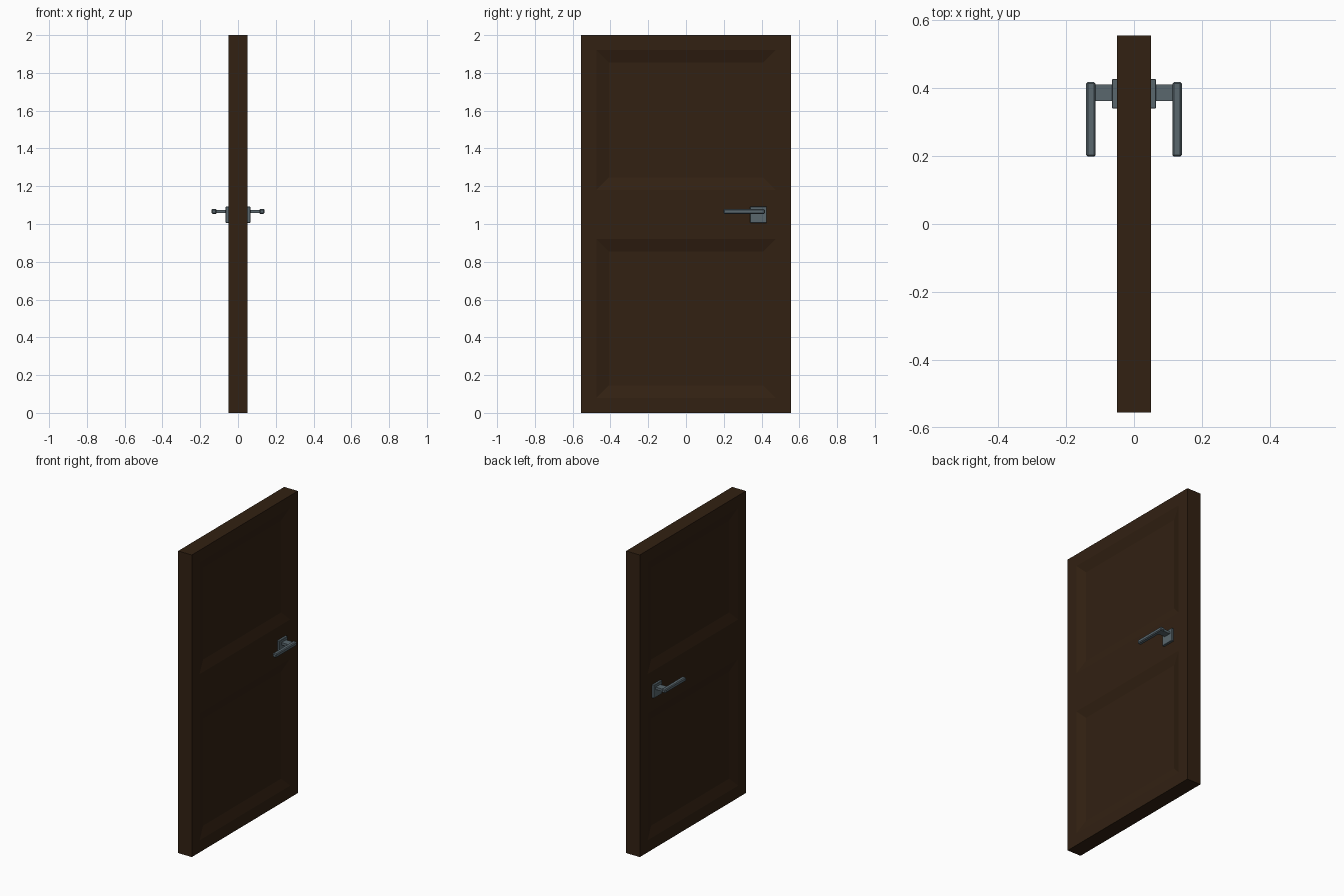
import bpy, bmesh
from mathutils import Vector

if "Cube" in bpy.data.objects:
    bpy.data.objects.remove(bpy.data.objects["Cube"])


def material(name, color):
    m = bpy.data.materials.new(name)
    m.diffuse_color = color
    m.use_nodes = True
    m.node_tree.nodes["Principled BSDF"].inputs["Base Color"].default_value = m.diffuse_color
    return m


wood = material("dark_wood", (0.032, 0.015, 0.006, 1))
metal = material("grey_metal", (0.10, 0.135, 0.155, 1))


def box_bmesh(lo, hi):
    bm = bmesh.new()
    bmesh.ops.create_cube(bm, size=1)
    lo, hi = Vector(lo), Vector(hi)
    for v in bm.verts:
        v.co = (lo + hi) / 2 + v.co * (hi - lo)
    return bm


def finish(bm, name, mat):
    bmesh.ops.recalc_face_normals(bm, faces=bm.faces)
    me = bpy.data.meshes.new(name)
    bm.to_mesh(me)
    bm.free()
    me.materials.append(mat)
    ob = bpy.data.objects.new(name, me)
    bpy.context.collection.objects.link(ob)
    return ob


def box(name, lo, hi, bevel=0.0):
    bm = box_bmesh(lo, hi)
    if bevel:
        bmesh.ops.bevel(bm, geom=bm.edges[:], offset=bevel, segments=1,
                        affect='EDGES')
    return finish(bm, name, metal)


# door slab, cut into stiles and rails, with sloped recessed panels on both faces
bm = box_bmesh((-0.05, -0.555, 0), (0.05, 0.555, 2))
cuts = [((0, y, 0), (0, 1, 0)) for y in (-0.474, 0.474)]
cuts += [((0, 0, z), (0, 0, 1)) for z in (0.08, 0.92, 1.18, 1.92)]
for co, no in cuts:
    bmesh.ops.bisect_plane(bm, geom=bm.verts[:] + bm.edges[:] + bm.faces[:],
                           plane_co=co, plane_no=no)
bm.normal_update()
panels = [f for f in bm.faces
          if abs(f.normal.x) > 0.9 and f.calc_area() > 0.5]
bmesh.ops.inset_individual(bm, faces=panels, thickness=0.066, depth=-0.02,
                           use_even_offset=True)
finish(bm, "door_slab", wood)

# handle set on one side, mirrored to the other
parts = [
    box("handle_plate", (0.045, 0.34, 1.005), (0.065, 0.427, 1.092), 0.002),
    box("handle_neck", (0.06, 0.362, 1.058), (0.12, 0.41, 1.074)),
    box("handle_lever", (0.113, 0.198, 1.054), (0.141, 0.418, 1.079), 0.005),
]
for ob in parts:
    mir = ob.modifiers.new("both_sides", 'MIRROR')
    mir.use_axis = (True, False, False)
